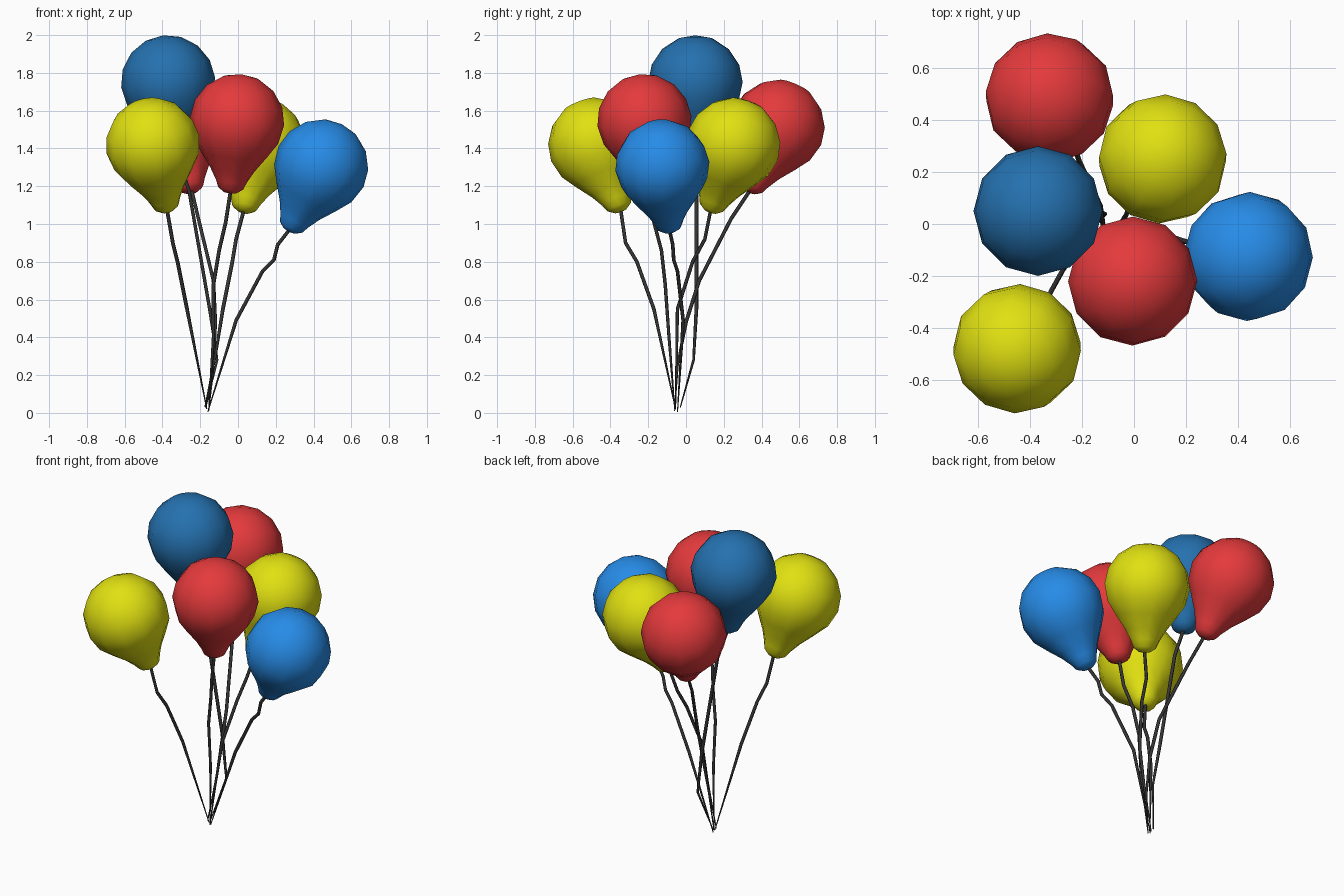
import bpy, bmesh, math
from mathutils import Vector, Matrix

if "Cube" in bpy.data.objects:
    bpy.data.objects.remove(bpy.data.objects["Cube"])


def material(name, rgb):
    m = bpy.data.materials.new(name)
    m.diffuse_color = (*rgb, 1)
    m.use_nodes = True
    m.node_tree.nodes["Principled BSDF"].inputs["Base Color"].default_value = m.diffuse_color
    return m


YELLOW = material("yellow", (0.75, 0.75, 0.006))
RED = material("red", (0.78, 0.042, 0.045))
BLUE = material("bright blue", (0.02, 0.26, 0.80))
NAVY = material("dark blue", (0.018, 0.165, 0.43))
GREY = material("dark grey", (0.035, 0.035, 0.035))

# Balloon profile: (radius, distance along axis from the bulb centre)
PROFILE = [(0.25 * math.cos(math.radians(a)), 0.25 * math.sin(math.radians(a)))
           for a in (68, 45, 22, 0)]
PROFILE += [(0.228, -0.10), (0.175, -0.18), (0.117, -0.26),
            (0.083, -0.32), (0.066, -0.36), (0.035, -0.382)]
SIDES = 12


def balloon(name, centre, tip, mat):
    centre, tip = Vector(centre), Vector(tip)
    bm = bmesh.new()
    rings = []
    for r, z in PROFILE:
        rings.append([bm.verts.new((r * math.cos(2 * math.pi * i / SIDES),
                                    r * math.sin(2 * math.pi * i / SIDES), z))
                      for i in range(SIDES)])
    top, bottom = bm.verts.new((0, 0, 0.25)), bm.verts.new((0, 0, -0.388))
    for i in range(SIDES):
        j = (i + 1) % SIDES
        bm.faces.new((top, rings[0][i], rings[0][j]))
        bm.faces.new((bottom, rings[-1][j], rings[-1][i]))
        for a, b in zip(rings, rings[1:]):
            bm.faces.new((a[i], b[i], b[j], a[j]))
    # tilt the neck towards the tied end
    rot = Vector((0, 0, 1)).rotation_difference(centre - tip).to_matrix().to_4x4()
    bm.transform(Matrix.Translation(centre) @ rot)
    bmesh.ops.recalc_face_normals(bm, faces=bm.faces)
    for f in bm.faces:
        f.smooth = True
    me = bpy.data.meshes.new(name)
    bm.to_mesh(me)
    bm.free()
    me.materials.append(mat)
    bpy.context.collection.objects.link(bpy.data.objects.new(name, me))


def string(name, points):
    cu = bpy.data.curves.new(name, 'CURVE')
    cu.dimensions = '3D'
    cu.bevel_depth = 0.01
    cu.bevel_resolution = 1
    cu.use_fill_caps = True
    sp = cu.splines.new('POLY')
    sp.points.add(len(points) - 1)
    for p, co in zip(sp.points, points):
        p.co = (*co, 1)
        p.radius = min(1, 0.25 + co[2] * 1.6)   # thin at the gathered end
    cu.materials.append(GREY)
    bpy.context.collection.objects.link(bpy.data.objects.new(name, cu))


# name, colour, bulb centre, tied end, string path down to the gathered end
BUNCH = [
    ("top", NAVY, (-0.37, 0.05, 1.75), (-0.33, 0.05, 1.38),
     [(-0.26, 0.055, 1.18), (-0.15, 0.055, 0.55), (-0.11, 0.04, 0.28), (-0.17, -0.03, 0.03)]),
    ("front", RED, (-0.005, -0.22, 1.545), (-0.04, -0.18, 1.17),
     [(-0.065, -0.17, 1.01), (-0.1, -0.13, 0.86), (-0.13, -0.11, 0.68),
      (-0.13, -0.09, 0.4), (-0.155, -0.06, 0.02)]),
    ("front_left", YELLOW, (-0.45, -0.48, 1.42), (-0.375, -0.345, 1.07),
     [(-0.345, -0.32, 0.9), (-0.32, -0.26, 0.8), (-0.27, -0.17, 0.55), (-0.165, -0.055, 0.02)]),
    ("right", BLUE, (0.44, -0.125, 1.305), (0.28, -0.09, 0.98),
     [(0.21, -0.07, 0.89), (0.19, -0.065, 0.81), (0.13, -0.045, 0.75),
      (-0.01, -0.015, 0.49), (-0.16, -0.045, 0.005)]),
    ("back_right", YELLOW, (0.11, 0.25, 1.42), (0.03, 0.13, 1.07),
     [(-0.01, 0.1, 0.92), (-0.03, 0.035, 0.8), (-0.08, -0.045, 0.55),
      (-0.12, -0.05, 0.3), (-0.175, -0.055, 0.03)]),
    ("back_left", RED, (-0.325, 0.485, 1.515), (-0.245, 0.34, 1.18),
     [(-0.21, 0.24, 1.03), (-0.13, 0.07, 0.7), (-0.12, 0.0, 0.48),
      (-0.13, -0.045, 0.25), (-0.155, -0.06, 0.01)]),
]
for name, mat, centre, tip, path in BUNCH:
    balloon(name + "_balloon", centre, tip, mat)
    string(name + "_string", [tip] + path)
